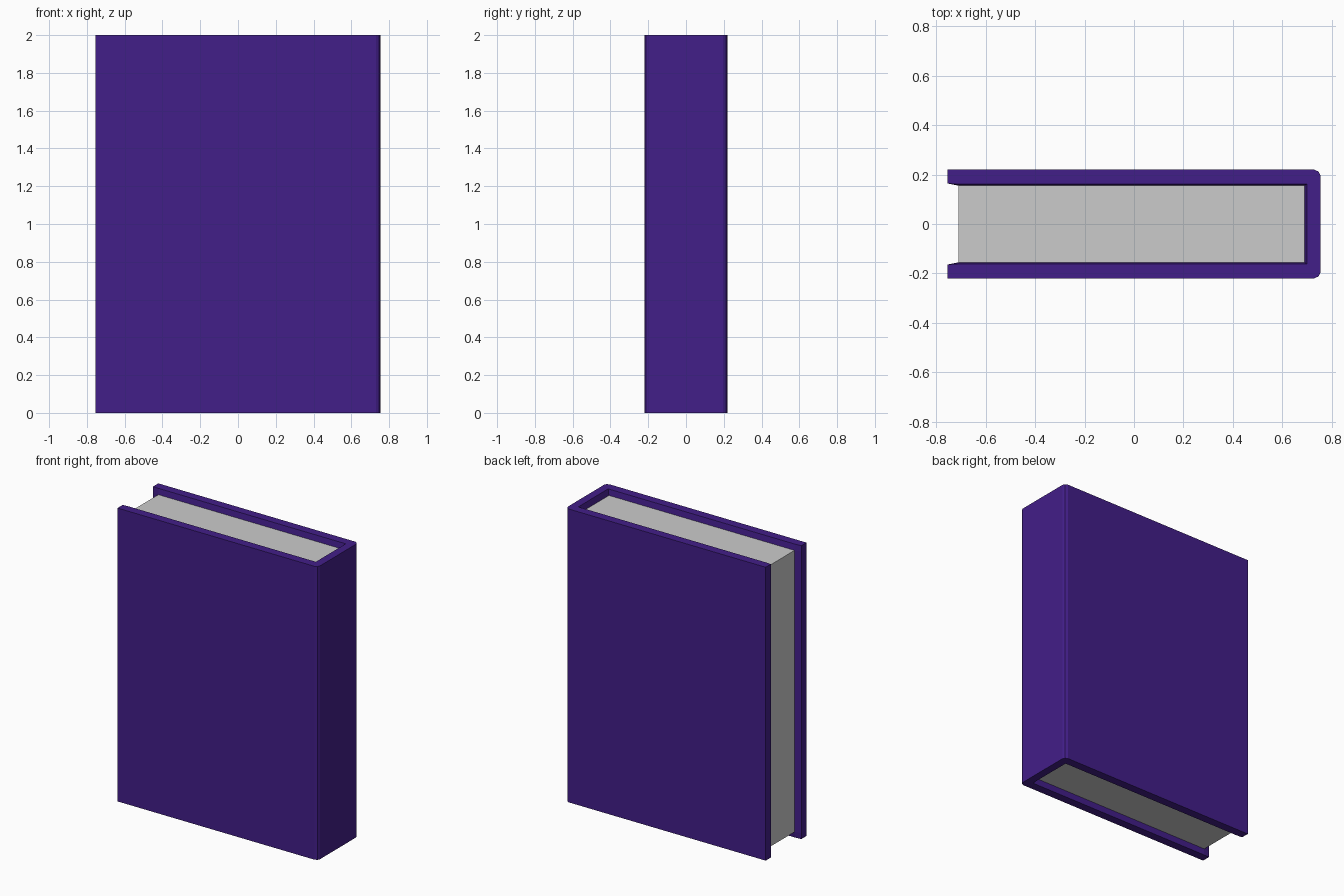
import bpy, bmesh

if "Cube" in bpy.data.objects:
    bpy.data.objects.remove(bpy.data.objects["Cube"])

purple = bpy.data.materials.new("purple_cover")
purple.diffuse_color = (0.055, 0.013, 0.25, 1)
purple.use_nodes = True
purple.node_tree.nodes["Principled BSDF"].inputs["Base Color"].default_value = purple.diffuse_color


def add_object(name, bm, material=None):
    bmesh.ops.recalc_face_normals(bm, faces=bm.faces[:])
    mesh = bpy.data.meshes.new(name)
    bm.to_mesh(mesh)
    bm.free()
    obj = bpy.data.objects.new(name, mesh)
    bpy.context.collection.objects.link(obj)
    if material:
        mesh.materials.append(material)
    return obj


def half_profile(lip):
    # outer edge and its matching inner edge for the +y half, fore edge to spine
    inner_y = 0.161 if lip else 0.155
    inner_x = 0.70 if lip else 0.69
    outer = [(-0.755, 0.22), (-0.71, 0.22), (0.73, 0.22), (0.747, 0.212), (0.755, 0.195)]
    inner = [(-0.755, 0.164), (-0.71, inner_y), (inner_x, inner_y)]
    return outer, inner


def cover_loop(lip):
    outer, inner = half_profile(lip)

    def mirror(points):
        return [(x, -y) for x, y in reversed(points)]
    return outer + mirror(outer) + mirror(inner)[::-1] + inner[::-1]


# Cover: U-shaped section, with inner lips sloping in to the page block
bm = bmesh.new()
rings = []
for z, lip in ((0, True), (0.04, False), (1.96, False), (2, True)):
    rings.append([bm.verts.new((x, y, z)) for x, y in cover_loop(lip)])
n = len(rings[0])
for low, high in zip(rings, rings[1:]):
    for i in range(n):
        j = (i + 1) % n
        bm.faces.new((low[i], low[j], high[j], high[i]))
bm.faces.new(rings[0][::-1])
bm.faces.new(rings[-1])
add_object("book_cover", bm, purple)

# Pages: plain block set back from the cover edges
bm = bmesh.new()
bmesh.ops.create_cube(bm, size=1)
for v in bm.verts:
    v.co.x = v.co.x * 1.40 - 0.01
    v.co.y *= 0.31
    v.co.z = v.co.z * 1.92 + 1.0
add_object("page_block", bm)
